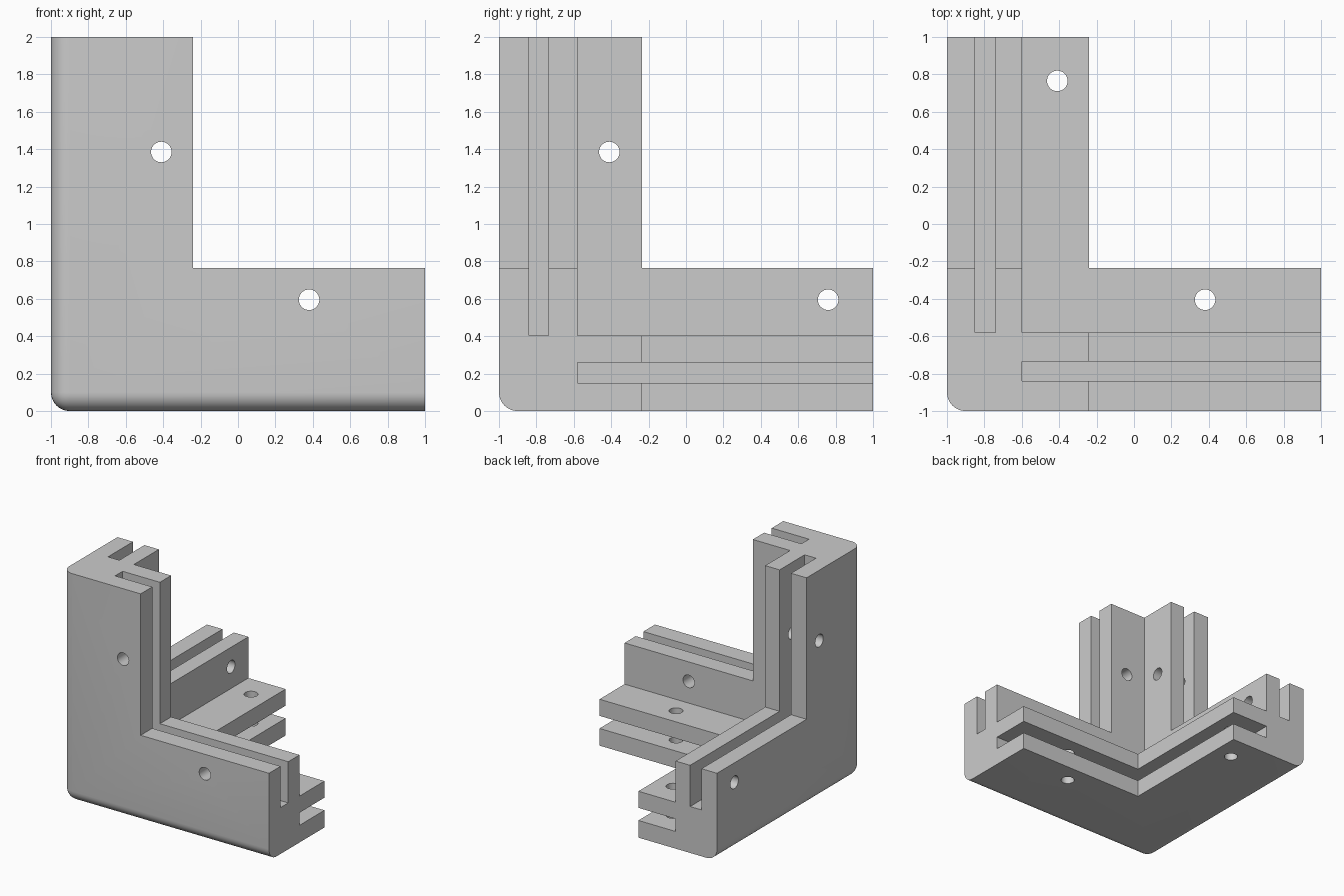
import bpy
import bmesh
from mathutils import Vector, Matrix

old = bpy.data.objects.get("Cube")
if old:
    bpy.data.objects.remove(old, do_unlink=True)

# Key sizes, measured from the outer corner along x, y, z
ARM = (0.76, 0.765, 0.765)        # how far each flange reaches
WALL = (0.40, 0.42, 0.405)        # wall thickness
SLOT = ((0.15, 0.26), (0.16, 0.265), (0.15, 0.26))   # panel slot in each wall
ORIGIN = Vector((-1, -1, 0))
FILLET = 0.1
HOLE_R = 0.055
FAR = 2.2
NEAR = -0.2


def new_object(name, bm):
    mesh = bpy.data.meshes.new(name)
    bm.to_mesh(mesh)
    bm.free()
    ob = bpy.data.objects.new(name, mesh)
    bpy.context.collection.objects.link(ob)
    return ob


def box_bm(lo, hi):
    lo, hi = Vector(lo), Vector(hi)
    bm = bmesh.new()
    bmesh.ops.create_cube(bm, size=1)
    bmesh.ops.scale(bm, vec=hi - lo, verts=bm.verts)
    bmesh.ops.translate(bm, vec=(lo + hi) / 2 + ORIGIN, verts=bm.verts)
    return bm


def cut(target, bm):
    cutter = new_object("cutter", bm)
    cutter.hide_render = True
    mod = target.modifiers.new("cut", 'BOOLEAN')
    mod.operation = 'DIFFERENCE'
    mod.solver = 'EXACT'
    mod.object = cutter
    bpy.context.view_layer.objects.active = target
    bpy.ops.object.modifier_apply(modifier=mod.name)
    bpy.data.objects.remove(cutter, do_unlink=True)


def cut_hole(target, axis, centre):
    bm = bmesh.new()
    bmesh.ops.create_cone(bm, cap_ends=True, segments=32,
                          radius1=HOLE_R, radius2=HOLE_R, depth=1.2)
    direction = Vector([float(i == axis) for i in range(3)])
    turn = Vector((0, 0, 1)).rotation_difference(direction).to_matrix().to_4x4()
    bm.transform(Matrix.Translation(Vector(centre) + ORIGIN) @ turn)
    cut(target, bm)


# Solid block with the three outer corner edges rounded
bm = box_bm((0, 0, 0), (2, 2, 2))
corner = min(bm.verts, key=lambda v: sum(v.co))
bmesh.ops.bevel(bm, geom=list(corner.link_edges), offset=FILLET, segments=8,
                profile=0.5, affect='EDGES')
bracket = new_object("corner_bracket", bm)

# Hollow inside of the corner
cut(bracket, box_bm(WALL, (FAR,) * 3))

for axis in range(3):
    # Notch that leaves an L-shaped plate across this axis
    lo = list(ARM)
    lo[axis] = NEAR
    cut(bracket, box_bm(lo, (FAR,) * 3))
    # Panel slot in the middle of that plate
    lo, hi = list(WALL), [FAR] * 3
    lo[axis], hi[axis] = SLOT[axis]
    cut(bracket, box_bm(lo, hi))

# Screw holes, two through each plate
for axis, centre in (
    (1, (0.59, 0.2, 1.385)), (1, (1.38, 0.2, 0.595)),
    (0, (0.2, 0.59, 1.385)), (0, (0.2, 1.76, 0.595)),
    (2, (0.59, 1.765, 0.2)), (2, (1.38, 0.595, 0.2)),
):
    cut_hole(bracket, axis, centre)

# Grey plastic, smooth on the fillets and holes only
grey = bpy.data.materials.new("plain_grey")
grey.use_nodes = True
colour = (0.6, 0.6, 0.6, 1)
grey.diffuse_color = colour
grey.node_tree.nodes["Principled BSDF"].inputs["Base Color"].default_value = colour
bracket.data.materials.clear()
bracket.data.materials.append(grey)
for face in bracket.data.polygons:
    face.material_index = 0
    face.use_smooth = max(abs(c) for c in face.normal) < 0.9999
bracket.select_set(True)
bpy.context.view_layer.objects.active = bracket
for edge_face in (bracket.data,):
    edge_face.set_sharp_from_angle(angle=0.6)
